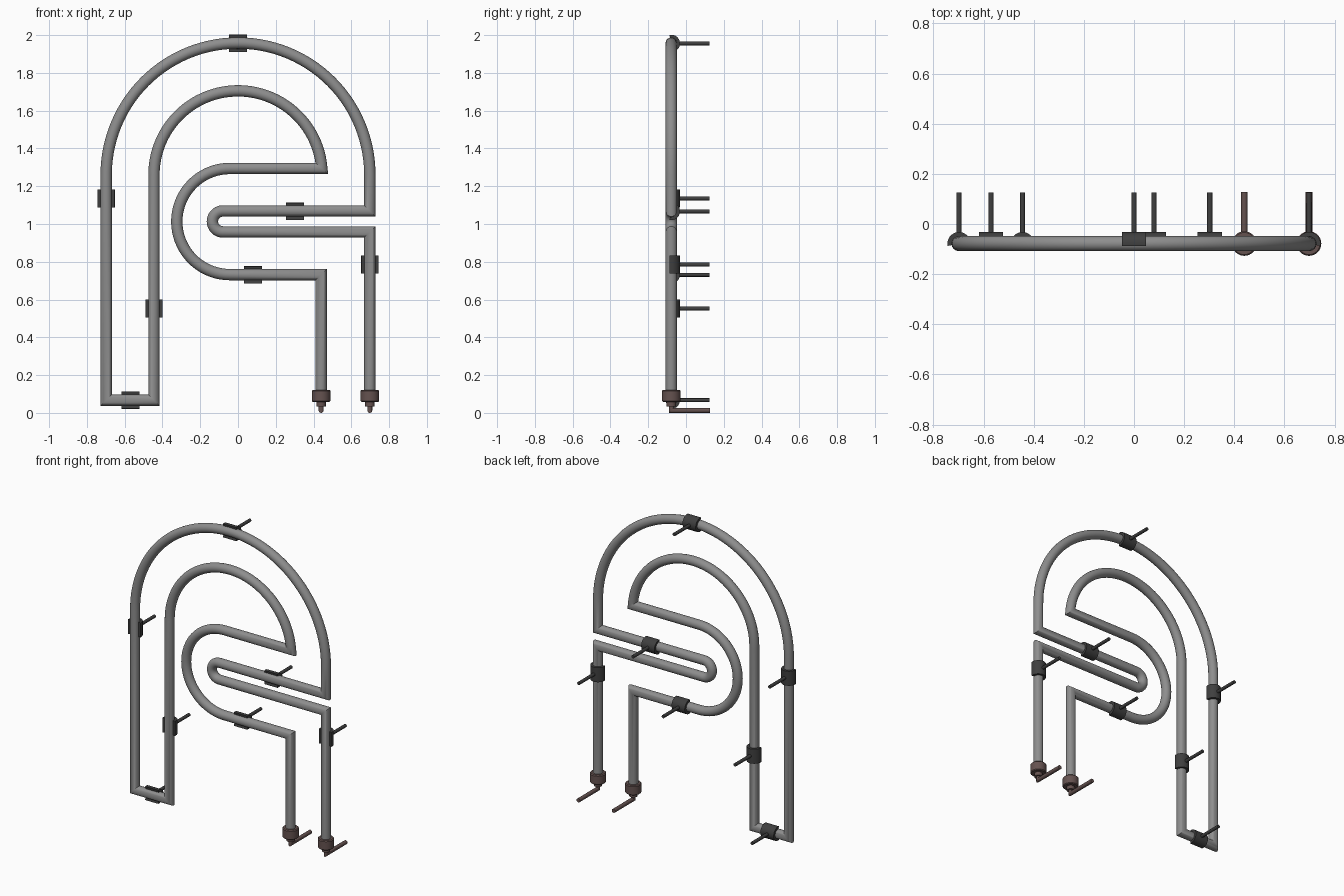
import bpy, bmesh
from math import sin, cos, pi, radians
from mathutils import Vector, Matrix

if "Cube" in bpy.data.objects:
    bpy.data.objects.remove(bpy.data.objects["Cube"])

Y = -0.078      # depth of the tube centre line
R = 0.03        # tube radius
SIDES = 24


def material(name, colour):
    m = bpy.data.materials.new(name)
    m.diffuse_color = (*colour, 1)
    m.use_nodes = True
    m.node_tree.nodes["Principled BSDF"].inputs["Base Color"].default_value = m.diffuse_color
    return m


DARK = material("dark_clip", (0.05, 0.05, 0.05))
BROWN = material("brown_cap", (0.13, 0.085, 0.08))
GREY = material("grey_tube", (0.27, 0.27, 0.27))


def finish(bm, name, mat):
    bmesh.ops.recalc_face_normals(bm, faces=bm.faces)
    me = bpy.data.meshes.new(name)
    bm.to_mesh(me)
    bm.free()
    ob = bpy.data.objects.new(name, me)
    bpy.context.collection.objects.link(ob)
    me.materials.append(mat)
    bpy.ops.object.select_all(action='DESELECT')
    ob.select_set(True)
    bpy.context.view_layer.objects.active = ob
    bpy.ops.object.shade_smooth_by_angle(angle=radians(35))
    return ob


def bridge(bm, a, b):
    n = len(a)
    for i in range(n):
        bm.faces.new((a[i], a[(i + 1) % n], b[(i + 1) % n], b[i]))


def sweep(name, pts, r, mat, normal, sides=SIDES):
    """Round tube along a planar path, with mitred corners."""
    pts = [Vector(p) for p in pts]
    normal = Vector(normal)
    bm = bmesh.new()
    rings = []
    for i, p in enumerate(pts):
        d0 = (p - pts[max(i - 1, 0)]).normalized()
        d1 = (pts[min(i + 1, len(pts) - 1)] - p).normalized()
        t = (d0 + d1).normalized()
        ref = d1 if d1.length else d0
        side = normal.cross(t) / t.dot(ref)
        rings.append([bm.verts.new(p + r * (cos(a) * side + sin(a) * normal))
                      for a in (2 * pi * k / sides for k in range(sides))])
    for a, b in zip(rings, rings[1:]):
        bridge(bm, a, b)
    bm.faces.new(rings[0])
    bm.faces.new(rings[-1])
    return finish(bm, name, mat)


def lathe(name, profile, x, mat, sides=32):
    """Solid turned about a vertical axis from (radius, z) pairs."""
    bm = bmesh.new()
    rings = [[bm.verts.new((x + r * cos(2 * pi * k / sides), Y + r * sin(2 * pi * k / sides), z))
              for k in range(sides)] for r, z in profile]
    for a, b in zip(rings, rings[1:]):
        bridge(bm, a, b)
    bm.faces.new(rings[0])
    bm.faces.new(rings[-1])
    return finish(bm, name, mat)


def arc(cx, cz, r, a0, a1, n):
    return [(cx + r * cos(radians(a0 + (a1 - a0) * i / n)),
             cz + r * sin(radians(a0 + (a1 - a0) * i / n))) for i in range(n + 1)]


# Continuous bent tube
path = [(0.698, 0.09), (0.698, 0.958)]
path += arc(-0.08, 1.0135, 0.0555, 270, 90, 20)
path += [(0.698, 1.069)]
path += arc(0, 1.26, 0.698, 0, 180, 56)
path += [(-0.698, 0.067), (-0.445, 0.067)]
path += arc(0, 1.26, 0.445, 180, 4.4, 48)
path += arc(-0.043, 1.013, 0.281, 90, 270, 36)
path += [(0.44, 0.732), (0.44, 0.09)]
sweep("bent_tube", [(x, Y, z) for x, z in path], R, GREY, (0, 1, 0))

# End caps with their bent leads
for x, label in ((0.44, "inner"), (0.698, "outer")):
    lathe(label + "_end_cap", [(0.025, 0.034), (0.025, 0.058), (0.044, 0.058), (0.049, 0.063),
                               (0.049, 0.117), (0.044, 0.122)], x, BROWN)
    sweep(label + "_end_lead", [(x, Y, 0.045), (x, Y, 0.013), (x, 0.128, 0.013)],
          0.013, BROWN, (1, 0, 0), 16)


# Half-round clips behind the tube, each with a wall pin
def clip(name, x, z, vertical):
    bm = bmesh.new()
    n = 20
    angles = [radians(-12 + 204 * i / n) for i in range(n + 1)]
    rings = []
    for a in angles:
        ring = []
        for r, h in ((0.029, -0.048), (0.046, -0.048), (0.046, 0.048), (0.029, 0.048)):
            ring.append(bm.verts.new((r * cos(a), r * sin(a), h)))
        rings.append(ring)
    for a, b in zip(rings, rings[1:]):
        bridge(bm, a, b)
    bm.faces.new(rings[0])
    bm.faces.new(rings[-1])
    if not vertical:
        bm.transform(Matrix.Rotation(pi / 2, 4, 'Y'))
    bm.transform(Matrix.Translation((x, Y, z)))
    finish(bm, name + "_clip", DARK)
    sweep(name + "_pin", [(x, Y + 0.038, z), (x, 0.125, z)], 0.0105, DARK, (0, 0, 1), 16)


for name, x, z, vertical in (
        ("outer_left", -0.698, 1.135, True), ("inner_left", -0.445, 0.552, True),
        ("right_leg", 0.698, 0.785, True), ("arch_top", 0, 1.956, False),
        ("upper_bar", 0.302, 1.067, False), ("lower_bar", 0.08, 0.731, False),
        ("foot", -0.57, 0.067, False)):
    clip(name, x, z, vertical)
